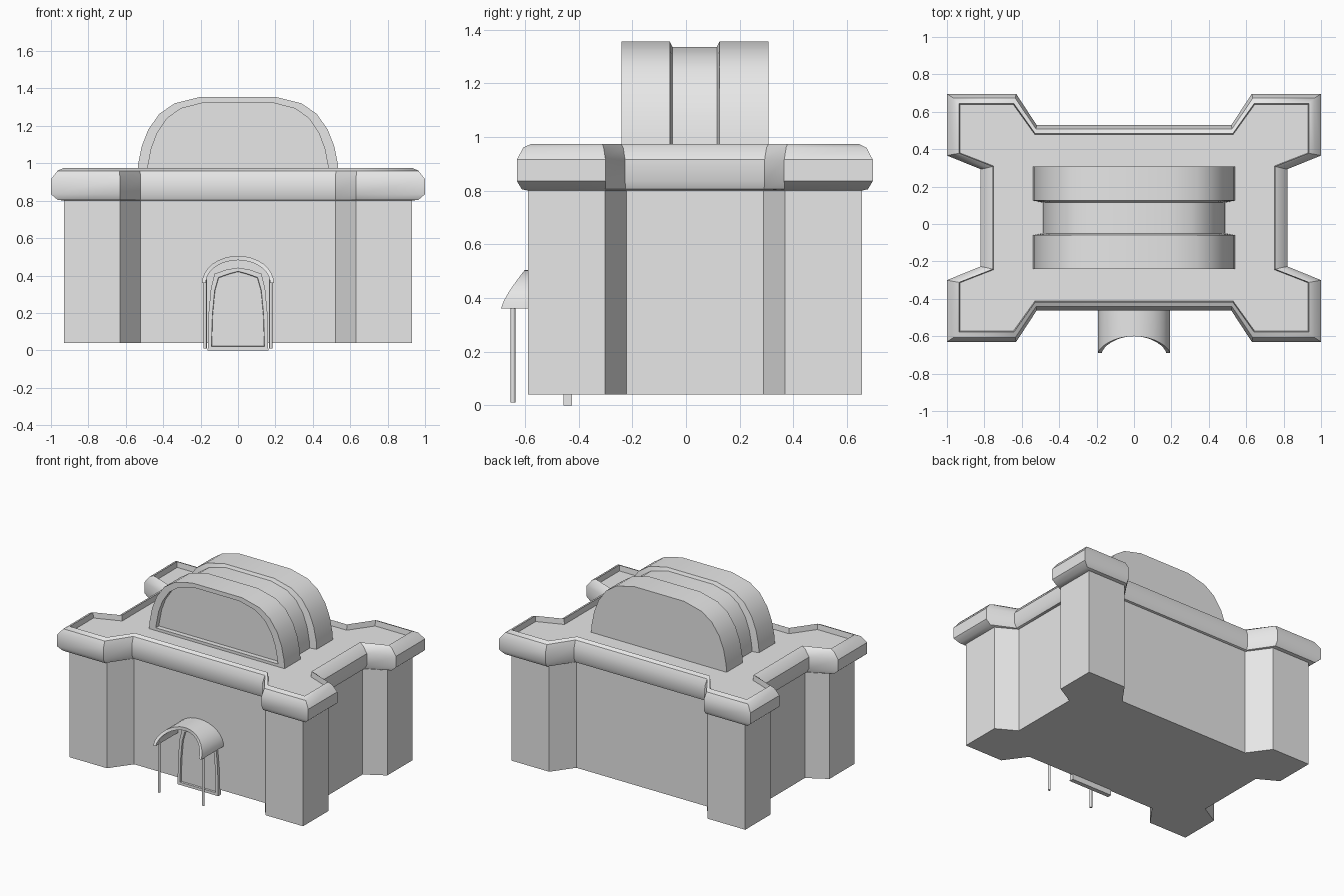
import bpy, bmesh, math

if "Cube" in bpy.data.objects:
    bpy.data.objects.remove(bpy.data.objects["Cube"])

grey = bpy.data.materials.new("pale grey")
grey.diffuse_color = (0.8, 0.8, 0.8, 1)
grey.use_nodes = True
grey.node_tree.nodes["Principled BSDF"].inputs["Base Color"].default_value = grey.diffuse_color
CY = 0.033  # middle of the building in y


def finish(bm, name, smooth=None):
    bmesh.ops.recalc_face_normals(bm, faces=bm.faces)
    me = bpy.data.meshes.new(name)
    bm.to_mesh(me)
    bm.free()
    ob = bpy.data.objects.new(name, me)
    bpy.context.collection.objects.link(ob)
    me.materials.append(grey)
    if smooth:
        bpy.ops.object.select_all(action='DESELECT')
        ob.select_set(True)
        bpy.context.view_layer.objects.active = ob
        bpy.ops.object.shade_smooth_by_angle(angle=math.radians(smooth))
    return ob


def loft(rings, name, smooth=None, caps=True):
    """Skin closed rings of 3D points, capping both ends."""
    bm = bmesh.new()
    vs = [[bm.verts.new(p) for p in r] for r in rings]
    n = len(vs[0])
    for a, b in zip(vs, vs[1:]):
        for i in range(n):
            j = (i + 1) % n
            bm.faces.new((a[i], a[j], b[j], b[i]))
    if caps:
        bm.faces.new(vs[0])
        bm.faces.new(vs[-1])
    return finish(bm, name, smooth)


def plan(tx, ty, mx, my, nx1, nx2, ny1, ny2, z):
    """Four-tower outline from one mirrored quadrant."""
    q = [(mx, ny2), (tx, ny1), (tx, ty), (nx1, ty), (nx2, my)]
    out = []
    for sx, sy in ((1, 1), (-1, 1), (-1, -1), (1, -1)):
        pts = q if sx * sy > 0 else q[::-1]
        out += [(sx * x, CY + sy * y, z) for x, y in pts]
    return out


# walls with corner towers
wall = (0.93, 0.622, 0.79, 0.47, 0.63, 0.52, 0.335, 0.255)
loft([plan(*wall, 0.04), plan(*wall, 0.82)], "walls")

# overhanging parapet with sunken roof
outer = (1.0, 0.663, 0.82, 0.495, 0.63, 0.52, 0.333, 0.26)
under = (0.965, 0.645, 0.805, 0.483, 0.63, 0.52, 0.334, 0.258)
upper = (0.965, 0.64, 0.785, 0.475, 0.635, 0.524, 0.34, 0.267)
inner = (0.935, 0.61, 0.755, 0.45, 0.642, 0.528, 0.345, 0.275)
floor = (0.93, 0.605, 0.75, 0.445, 0.645, 0.53, 0.347, 0.277)
loft([plan(*wall, 0.80), plan(*under, 0.805), plan(*outer, 0.835),
      plan(*outer, 0.915), plan(*upper, 0.96), plan(*inner, 0.974),
      plan(*floor, 0.935)], "parapet_roof", 35)


# roof vault: two wide ribs with a narrower waist between
def arch(y, sx=1.0, top=1.355, base=0.92):
    half = [(0.54, 0.92), (0.535, 0.99), (0.515, 1.09), (0.48, 1.18), (0.42, 1.265),
            (0.34, 1.32), (0.20, 1.355)]
    k = (top - 0.92) / (1.355 - 0.92)
    pts = [(x * sx, max(base, 0.92 + (z - 0.92) * k)) for x, z in half]
    pts += [(-x, z) for x, z in pts[::-1]]
    return [(x, y, z) for x, z in pts]


loft([arch(-0.205, 0.90, 1.325, 0.955), arch(-0.24, 0.90, 1.325, 0.955),
      arch(-0.24), arch(-0.06), arch(-0.05, 0.91, 1.335), arch(0.115, 0.91, 1.335),
      arch(0.125), arch(0.308)], "roof_vault", 25)


# curved entrance canopy, front edge cut on a slant
def canopy_ring(y, slanted):
    pts = []
    n = 16
    for rx, rz in ((0.192, 0.145), (0.172, 0.122)):
        row = []
        for i in range(n + 1):
            a = math.pi * i / n
            s = math.sin(a)
            yy = -0.69 + 0.09 * s ** 1.3 if slanted else y
            row.append((rx * math.cos(a), yy, 0.36 + rz * s))
        pts += row if rx > 0.18 else row[::-1]
    return pts


bm = bmesh.new()
front = [bm.verts.new(p) for p in canopy_ring(0, True)]
back = [bm.verts.new(p) for p in canopy_ring(-0.43, False)]
n = len(front)
for i in range(n):
    j = (i + 1) % n
    bm.faces.new((front[i], front[j], back[j], back[i]))
for r in (front, back):
    for i in range(n // 2 - 1):
        bm.faces.new((r[i], r[i + 1], r[n - 2 - i], r[n - 1 - i]))
finish(bm, "entrance_canopy", 30)

# slim canopy posts
for s, side in ((-1, "left"), (1, "right")):
    bm = bmesh.new()
    bmesh.ops.create_cone(bm, cap_ends=True, segments=8, radius1=0.009, radius2=0.009, depth=0.37)
    bmesh.ops.translate(bm, verts=bm.verts, vec=(s * 0.176, -0.645, 0.195))
    finish(bm, "canopy_post_" + side, 50)


# door with raised frame and recessed panel
def door(y, d):
    half = [(0.162, 0.0), (0.157, 0.20), (0.145, 0.33), (0.125, 0.41), (0.06, 0.432)]
    pts = [(x - d, z + d if i == 0 else z - d * (0.5 if i < 3 else 1))
           for i, (x, z) in enumerate(half)]
    pts += [(0, 0.442 - d)] + [(-x, z) for x, z in pts[::-1]]
    return [(x, y, z) for x, z in pts]


loft([door(-0.425, 0), door(-0.456, 0), door(-0.456, 0.02), door(-0.444, 0.022)],
     "door")
